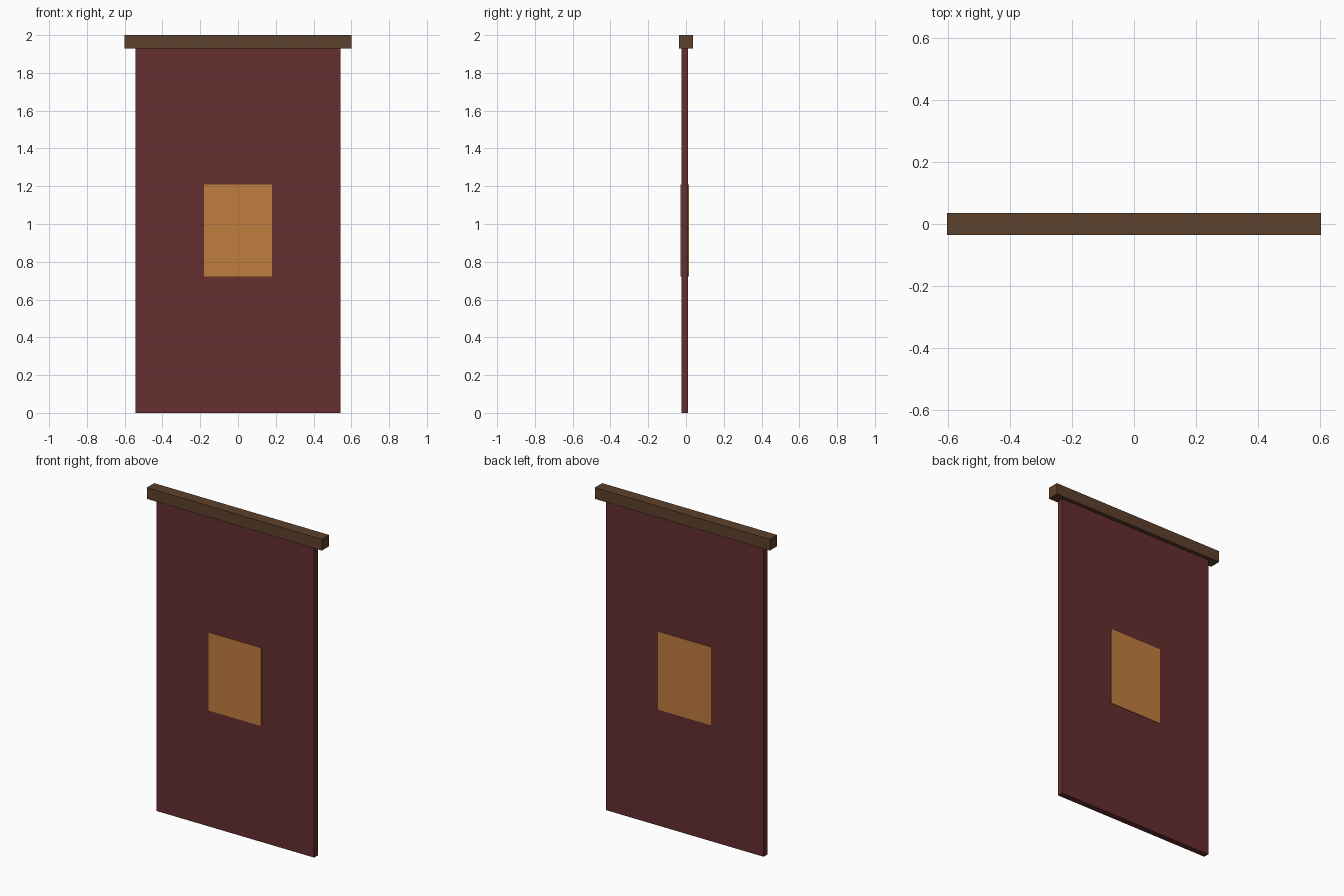
import bpy

if "Cube" in bpy.data.objects:
    bpy.data.objects.remove(bpy.data.objects["Cube"])


def material(name, rgb):
    m = bpy.data.materials.new(name)
    m.diffuse_color = (*rgb, 1.0)
    m.use_nodes = True
    m.node_tree.nodes["Principled BSDF"].inputs["Base Color"].default_value = m.diffuse_color
    return m


def box(name, x, y, z, mat):
    """Box spanning the given (min, max) range on each axis."""
    spans = (x, y, z)
    bpy.ops.mesh.primitive_cube_add(size=1, location=[(a + b) / 2 for a, b in spans])
    ob = bpy.context.object
    ob.name = name
    ob.scale = [b - a for a, b in spans]
    bpy.ops.object.transform_apply(location=False, rotation=False, scale=True)
    ob.data.materials.append(mat)
    return ob


wood = material("dark wood", (0.107, 0.052, 0.025))
cloth = material("deep red cloth", (0.130, 0.027, 0.029))
gold = material("ochre", (0.53, 0.205, 0.048))

# Wooden rail along the top
box("top_rail", (-0.602, 0.602), (-0.036, 0.036), (1.93, 2.0), wood)
# Hanging cloth, slightly forward of the rail's centre
box("cloth_panel", (-0.542, 0.542), (-0.025, 0.011), (0.0, 1.935), cloth)
# Emblem block, showing on both faces of the cloth
box("emblem", (-0.181, 0.181), (-0.030, 0.015), (0.723, 1.209), gold)
